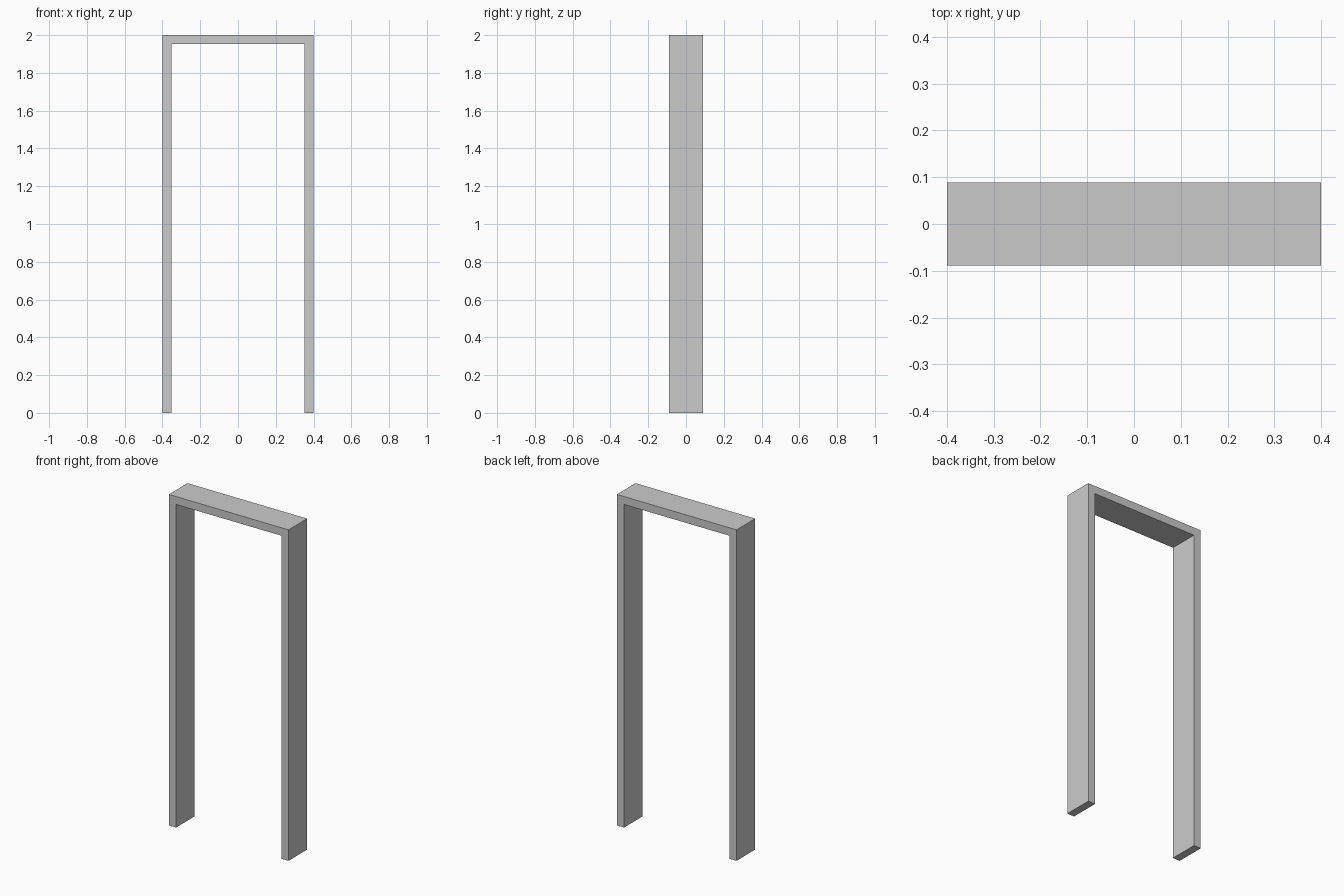
import bpy, bmesh

if "Cube" in bpy.data.objects:
    bpy.data.objects.remove(bpy.data.objects["Cube"])

HALF_W, HEIGHT, DEPTH, T = 0.4, 2.0, 0.178, 0.048

# door frame: an upside-down U profile extruded through its depth
inner = HALF_W - T
right = [(0, HEIGHT - T), (inner, HEIGHT - T), (inner, 0), (HALF_W, 0), (HALF_W, HEIGHT)]
profile = right[1:] + [(-x, z) for x, z in reversed(right[1:])]

bm = bmesh.new()
face = bm.faces.new([bm.verts.new((x, -DEPTH / 2, z)) for x, z in profile])
result = bmesh.ops.extrude_face_region(bm, geom=[face], use_keep_orig=True)
moved = [g for g in result["geom"] if isinstance(g, bmesh.types.BMVert)]
bmesh.ops.translate(bm, verts=moved, vec=(0, DEPTH, 0))
bmesh.ops.recalc_face_normals(bm, faces=bm.faces)

mesh = bpy.data.meshes.new("door_frame")
bm.to_mesh(mesh)
bm.free()
door_frame = bpy.data.objects.new("door_frame", mesh)
bpy.context.collection.objects.link(door_frame)
